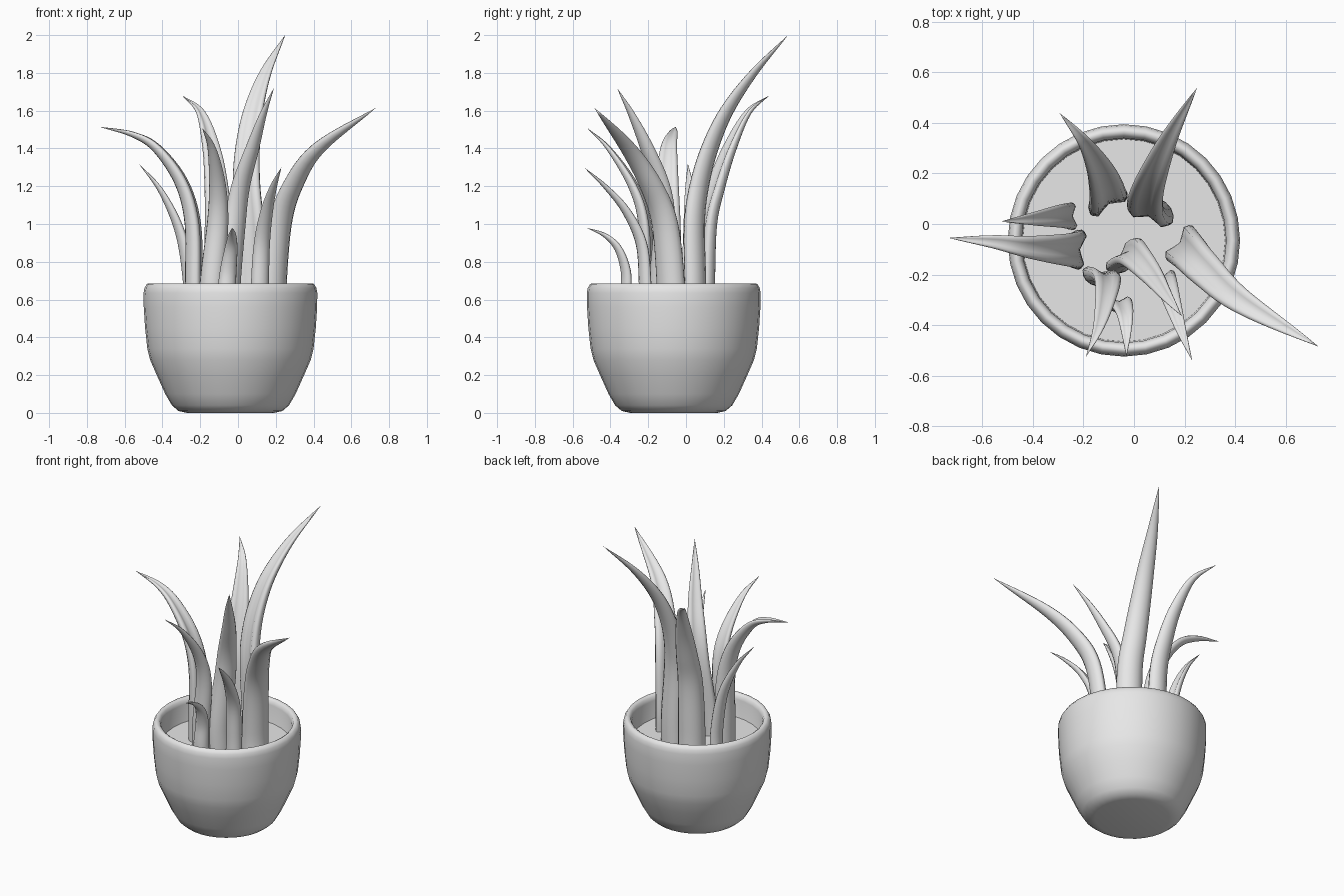
import bpy, bmesh, math
from mathutils import Vector

cube = bpy.data.objects.get("Cube")
if cube:
    bpy.data.objects.remove(cube)

grey = bpy.data.materials.new("plain grey")
grey.use_nodes = True
grey.diffuse_color = (0.8, 0.8, 0.8, 1)
grey.node_tree.nodes["Principled BSDF"].inputs["Base Color"].default_value = (0.8, 0.8, 0.8, 1)

POT_X, POT_Y, SOIL_Z = -0.04, -0.065, 0.53


def finish(name, bm, angle):
    """Turn a bmesh into a smooth-shaded object."""
    bmesh.ops.recalc_face_normals(bm, faces=bm.faces)
    mesh = bpy.data.meshes.new(name)
    bm.to_mesh(mesh)
    bm.free()
    mesh.materials.append(grey)
    obj = bpy.data.objects.new(name, mesh)
    bpy.context.collection.objects.link(obj)
    bpy.ops.object.select_all(action="DESELECT")
    obj.select_set(True)
    bpy.context.view_layer.objects.active = obj
    bpy.ops.object.shade_smooth_by_angle(angle=math.radians(angle))
    return obj


def bridge(bm, rings):
    """Skin consecutive closed rings of vertices with quads."""
    for a, b in zip(rings, rings[1:]):
        n = len(a)
        for i in range(n):
            j = (i + 1) % n
            bm.faces.new((a[i], a[j], b[j], b[i]))


def lathe(name, profile, sides=32):
    bm = bmesh.new()
    rings = []
    for r, z in profile:
        rings.append([bm.verts.new((POT_X + r * math.cos(math.tau * i / sides),
                                    POT_Y + r * math.sin(math.tau * i / sides), z))
                      for i in range(sides)])
    bridge(bm, rings)
    bm.faces.new(rings[0])
    bm.faces.new(rings[-1])
    return finish(name, bm, 50)


def smooth_path(points, steps=6):
    """Catmull-Rom curve through the points."""
    p = [Vector(q) for q in points]
    p = [2 * p[0] - p[1]] + p + [2 * p[-1] - p[-2]]
    path = []
    for a, b, c, d in zip(p, p[1:], p[2:], p[3:]):
        for k in range(steps):
            t = k / steps
            path.append(0.5 * (2 * b + (c - a) * t + (2 * a - 5 * b + 4 * c - d) * t ** 2
                               + (3 * b - a - 3 * c + d) * t ** 3))
    path.append(p[-2])
    return path


def leaf(name, width, points, sides=16):
    """Tapering succulent leaf: round back, shallow channel on the inner side."""
    first = Vector(points[0])
    path = smooth_path([(first.x, first.y, SOIL_Z - 0.03)] + points)
    lengths = [0]
    for a, b in zip(path, path[1:]):
        lengths.append(lengths[-1] + (b - a).length)
    outward = path[-1] - path[0]
    outward.z = 0
    side = Vector((0, 0, 1)).cross(outward.normalized())
    bm = bmesh.new()
    rings = []
    for k in range(len(path) - 1):
        tangent = (path[k + 1] - path[max(k - 1, 0)]).normalized()
        across = (side - tangent * side.dot(tangent)).normalized()
        back = across.cross(tangent)
        w = width * (1 - (lengths[k] / lengths[-1]) ** 2.6)
        ring = []
        for i in range(sides):
            t = math.tau * i / sides
            depth = 0.42 * math.sin(t) if i <= sides / 2 else -0.14 * math.sin(2 * t) ** 2
            ring.append(bm.verts.new(path[k] + across * (0.5 * w * math.cos(t))
                                     + back * (w * (depth - 0.13))))
        rings.append(ring)
    bridge(bm, rings)
    tip = bm.verts.new(path[-1])
    last = rings[-1]
    for i in range(sides):
        bm.faces.new((last[i], last[(i + 1) % sides], tip))
    bm.faces.new(rings[0])
    return finish(name, bm, 60)


# Pot with a rounded lip, and the soil inside it
lathe("pot", [(0.23, 0.0), (0.275, 0.01), (0.31, 0.04), (0.345, 0.1), (0.39, 0.2),
              (0.425, 0.28), (0.44, 0.34), (0.452, 0.45), (0.459, 0.56), (0.46, 0.635),
              (0.455, 0.662), (0.442, 0.683), (0.428, 0.686), (0.413, 0.676),
              (0.405, 0.65), (0.4, 0.5), (0.38, 0.46)])
lathe("soil", [(0.39, 0.48), (0.402, SOIL_Z)])

# Leaves, each along its own path from soil to tip
leaf("back_tall_leaf", 0.17, [(0.08, 0.055, 0.69), (0.065, 0.05, 1.0), (0.05, 0.075, 1.2),
                              (0.055, 0.13, 1.4), (0.085, 0.22, 1.6),
                              (0.148, 0.36, 1.8), (0.25, 0.54, 2.0)])
leaf("back_right_leaf", 0.17, [(-0.11, 0.1, 0.69), (-0.11, 0.115, 1.0), (-0.12, 0.165, 1.2),
                               (-0.145, 0.235, 1.4), (-0.2, 0.33, 1.59), (-0.295, 0.44, 1.68)])
leaf("left_long_leaf", 0.17, [(0.2, -0.09, 0.69), (0.23, -0.12, 1.0), (0.295, -0.19, 1.2),
                              (0.43, -0.31, 1.4), (0.73, -0.485, 1.615)])
leaf("right_long_leaf", 0.16, [(-0.235, -0.1, 0.69), (-0.24, -0.1, 1.0), (-0.3, -0.1, 1.22),
                               (-0.43, -0.09, 1.4), (-0.56, -0.07, 1.475), (-0.735, -0.055, 1.515)])
leaf("right_short_leaf", 0.11, [(-0.26, 0.03, 0.69), (-0.305, 0.03, 0.95),
                                (-0.405, 0.02, 1.17), (-0.525, 0.01, 1.32)])
leaf("front_right_leaf", 0.13, [(-0.14, -0.21, 0.69), (-0.11, -0.22, 1.0), (-0.11, -0.28, 1.2),
                                (-0.14, -0.41, 1.4), (-0.19, -0.525, 1.51)])
leaf("middle_leaf", 0.15, [(-0.04, -0.14, 0.69), (-0.01, -0.12, 1.0), (0.02, -0.14, 1.2),
                           (0.08, -0.21, 1.4), (0.135, -0.29, 1.58), (0.19, -0.365, 1.72)])
leaf("front_left_leaf", 0.1, [(0.12, -0.22, 0.69), (0.13, -0.24, 0.9), (0.155, -0.32, 1.07),
                              (0.19, -0.43, 1.2), (0.23, -0.54, 1.3)])
leaf("front_small_leaf", 0.1, [(-0.06, -0.32, 0.62), (-0.05, -0.32, 0.75), (-0.035, -0.36, 0.87),
                               (-0.03, -0.43, 0.94), (-0.03, -0.525, 0.98)])
